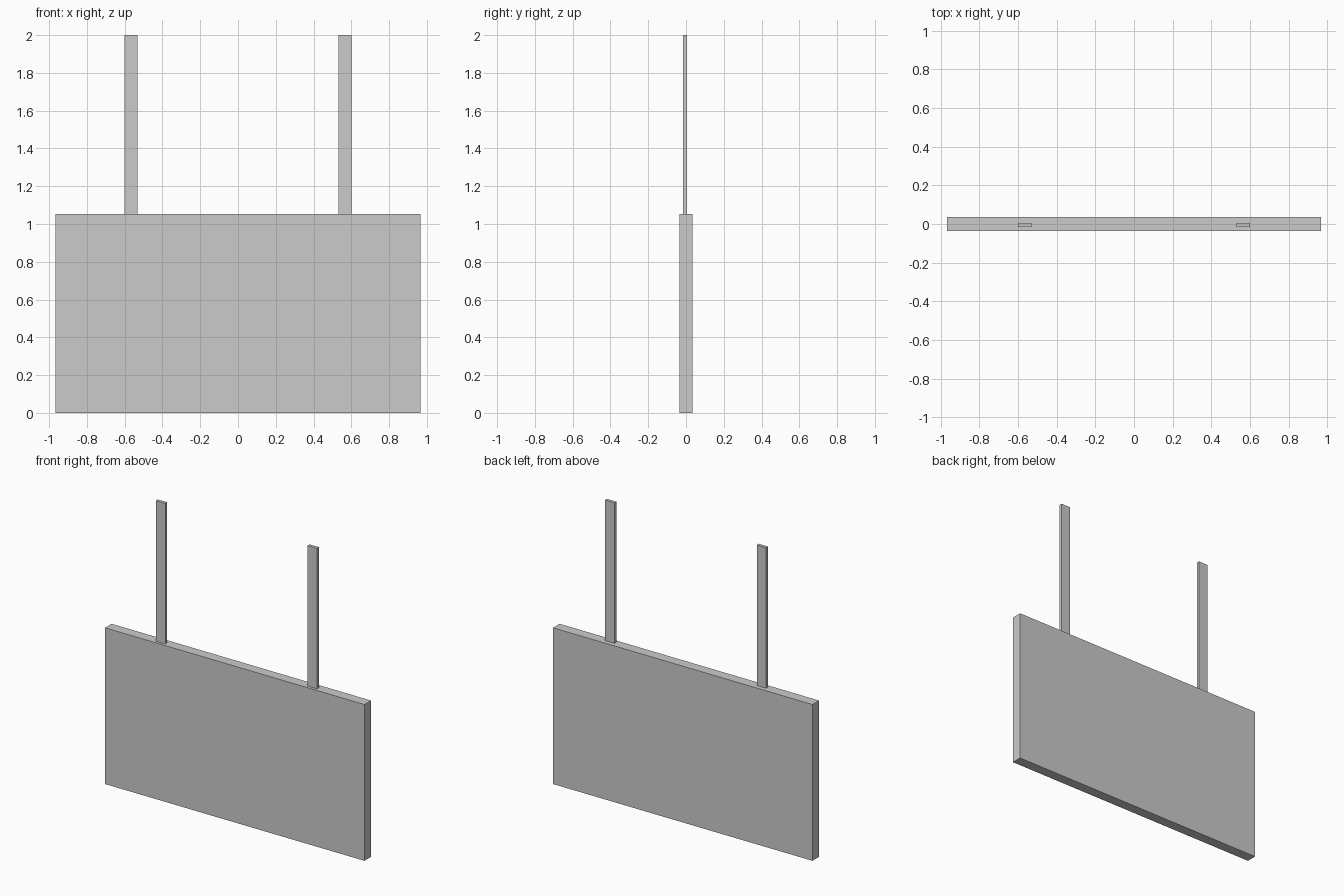
import bpy

if "Cube" in bpy.data.objects:
    bpy.data.objects.remove(bpy.data.objects["Cube"])


def box(name, lo, hi):
    """Axis-aligned box between two corners."""
    centre = [(a + b) / 2 for a, b in zip(lo, hi)]
    bpy.ops.mesh.primitive_cube_add(size=1, location=centre)
    obj = bpy.context.object
    obj.name = name
    obj.scale = [b - a for a, b in zip(lo, hi)]
    bpy.ops.object.transform_apply(location=True, rotation=False, scale=True)
    return obj


PANEL_TOP = 1.053

# Hanging sign board
box("sign_panel", (-0.967, -0.035, 0), (0.967, 0.035, PANEL_TOP))

# Flat hanger bar, mirrored to the other side
hanger = box("hanger_bars", (0.531, -0.016, PANEL_TOP), (0.6, 0.005, 2.0))
hanger.modifiers.new("mirror", "MIRROR")
